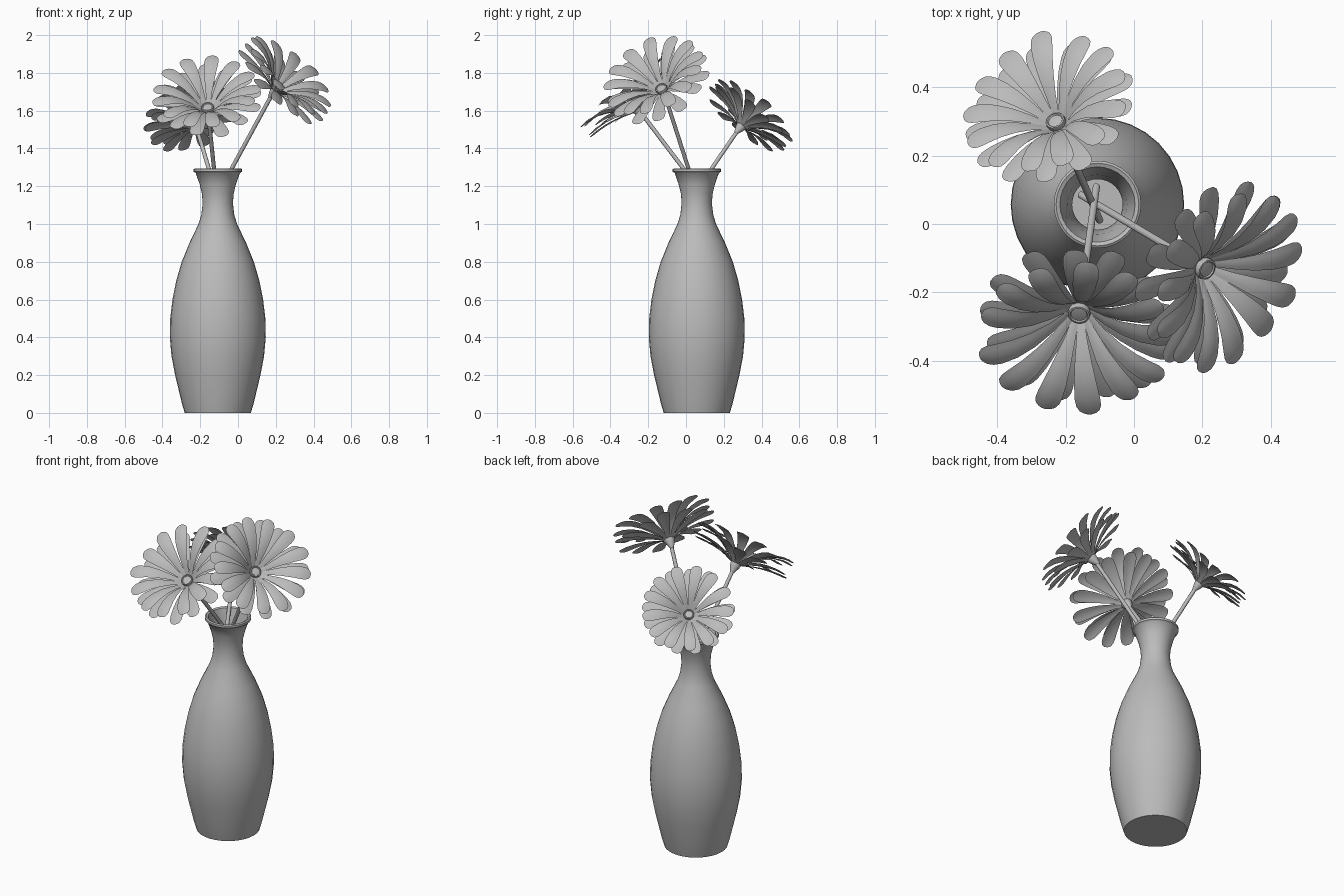
import bpy, bmesh, math, random
from mathutils import Vector, Matrix

random.seed(4)
cube = bpy.data.objects.get("Cube")
if cube:
    bpy.data.objects.remove(cube)

grey = bpy.data.materials.new("soft grey")
grey.use_nodes = True
grey.diffuse_color = (0.5, 0.5, 0.5, 1)
grey.node_tree.nodes["Principled BSDF"].inputs["Base Color"].default_value = (0.5, 0.5, 0.5, 1)


def finish(bm, name, matrix, angle=40):
    """Turn a bmesh into a smooth shaded object."""
    mesh = bpy.data.meshes.new(name)
    bm.to_mesh(mesh)
    bm.free()
    mesh.materials.append(grey)
    obj = bpy.data.objects.new(name, mesh)
    obj.matrix_world = matrix
    bpy.context.collection.objects.link(obj)
    bpy.ops.object.select_all(action="DESELECT")
    obj.select_set(True)
    bpy.context.view_layer.objects.active = obj
    bpy.ops.object.shade_smooth_by_angle(angle=math.radians(angle))


def lathe(name, profile, sides, matrix):
    """Spin a (radius, height) profile around local z."""
    bm = bmesh.new()
    verts = [bm.verts.new((r, 0, z)) for r, z in profile]
    edges = [bm.edges.new(pair) for pair in zip(verts, verts[1:])]
    bmesh.ops.spin(bm, geom=verts + edges, cent=(0, 0, 0), axis=(0, 0, 1),
                   angle=math.tau, steps=sides)
    bmesh.ops.remove_doubles(bm, verts=bm.verts, dist=0.0005)
    bmesh.ops.recalc_face_normals(bm, faces=bm.faces)
    finish(bm, name, matrix)


def aim(origin, axis):
    """Matrix placing local z along a tilted axis and local x downhill."""
    z = axis.normalized()
    y = Vector((0, 0, -1)).cross(z).normalized() * -1
    x = y.cross(z)
    return Matrix.Translation(origin) @ Matrix((x, y, z)).transposed().to_4x4()


# Vase: outer wall, rolled lip, inner wall and floor
vase_profile = [
    (0, 0), (0.175, 0), (0.19, 0.05), (0.226, 0.2), (0.245, 0.3), (0.254, 0.4),
    (0.252, 0.5), (0.24, 0.6), (0.22, 0.7), (0.191, 0.8), (0.15, 0.9),
    (0.102, 1.0), (0.087, 1.05), (0.08, 1.11), (0.084, 1.16), (0.096, 1.21),
    (0.117, 1.27), (0.128, 1.277), (0.128, 1.29), (0.121, 1.295), (0.11, 1.29),
    (0.087, 1.21), (0.074, 1.11), (0.093, 1.0), (0.14, 0.9), (0.21, 0.7),
    (0.242, 0.4), (0.21, 0.15), (0.17, 0.03), (0, 0.03)]
lathe("vase", vase_profile, 32, Matrix.Translation((-0.107, 0.057, 0)))

# Petal outline as (fraction of length, half width)
OUTLINE = [(0, 0.009), (0.2, 0.017), (0.4, 0.026), (0.6, 0.033), (0.78, 0.037),
           (0.88, 0.036), (0.95, 0.029), (0.985, 0.018), (1, 0.007)]


def add_petal(bm, turn, reach, rise):
    """One rounded petal that climbs, arches over and dips at the tip."""
    spin = Matrix.Rotation(turn, 3, "Z")
    rows = []
    for u, half in OUTLINE:
        r = 0.028 + (reach - 0.028) * u
        h = 0.035 + (rise - 0.035) * (2.5 * u - 1.5 * u * u)
        rows.append([bm.verts.new(spin @ Vector((r, s * half, h - 0.15 * half * abs(s))))
                     for s in (-1, -0.5, 0, 0.5, 1)])
    for a, b in zip(rows, rows[1:]):
        for i in range(len(a) - 1):
            bm.faces.new((a[i], b[i], b[i + 1], a[i + 1]))


CENTRE = [(0, -0.02), (0.011, -0.02), (0.026, 0.015), (0.033, 0.045), (0.031, 0.055),
          (0.026, 0.056), (0.023, 0.052), (0, 0.055)]
PETALS = 13
# Petal layers as (turn in petal steps, reach, rise): spread ring, raised ring
LAYERS = [(0.3, 0.288, 0.095), (0, 0.284, 0.155)]


def flower(name, foot, base, axis, scale, phase):
    """Stem, flower centre and two layers of petals."""
    foot, base, axis = Vector(foot), Vector(base), Vector(axis)
    stem = base - foot
    lathe(name + "_stem", [(0, 0), (0.011, 0), (0.011, stem.length), (0, stem.length)],
          10, aim(foot, stem))
    place = aim(base, axis) @ Matrix.Scale(scale, 4)
    lathe(name + "_centre", CENTRE, 16, place)
    bm = bmesh.new()
    for shift, reach, rise in LAYERS:
        for i in range(PETALS):
            turn = math.tau * (i + phase + shift + random.uniform(-0.06, 0.06)) / PETALS
            add_petal(bm, turn, reach * random.uniform(0.98, 1.02),
                      rise + random.uniform(-0.015, 0.015))
    finish(bm, name + "_petals", place, 60)


flower("back_flower", (-0.1, 0.01, 1.11), (-0.215, 0.274, 1.495), (-0.33, 0.6, 0.73), 0.9, 0.25)
flower("front_flower", (-0.11, 0.11, 1.13), (-0.157, -0.231, 1.58), (-0.08, -0.64, 0.76), 1.02, 0.5)
flower("left_flower", (-0.155, 0.085, 1.07), (0.18, -0.113, 1.685), (0.63, -0.38, 0.68), 1, 0.5)
